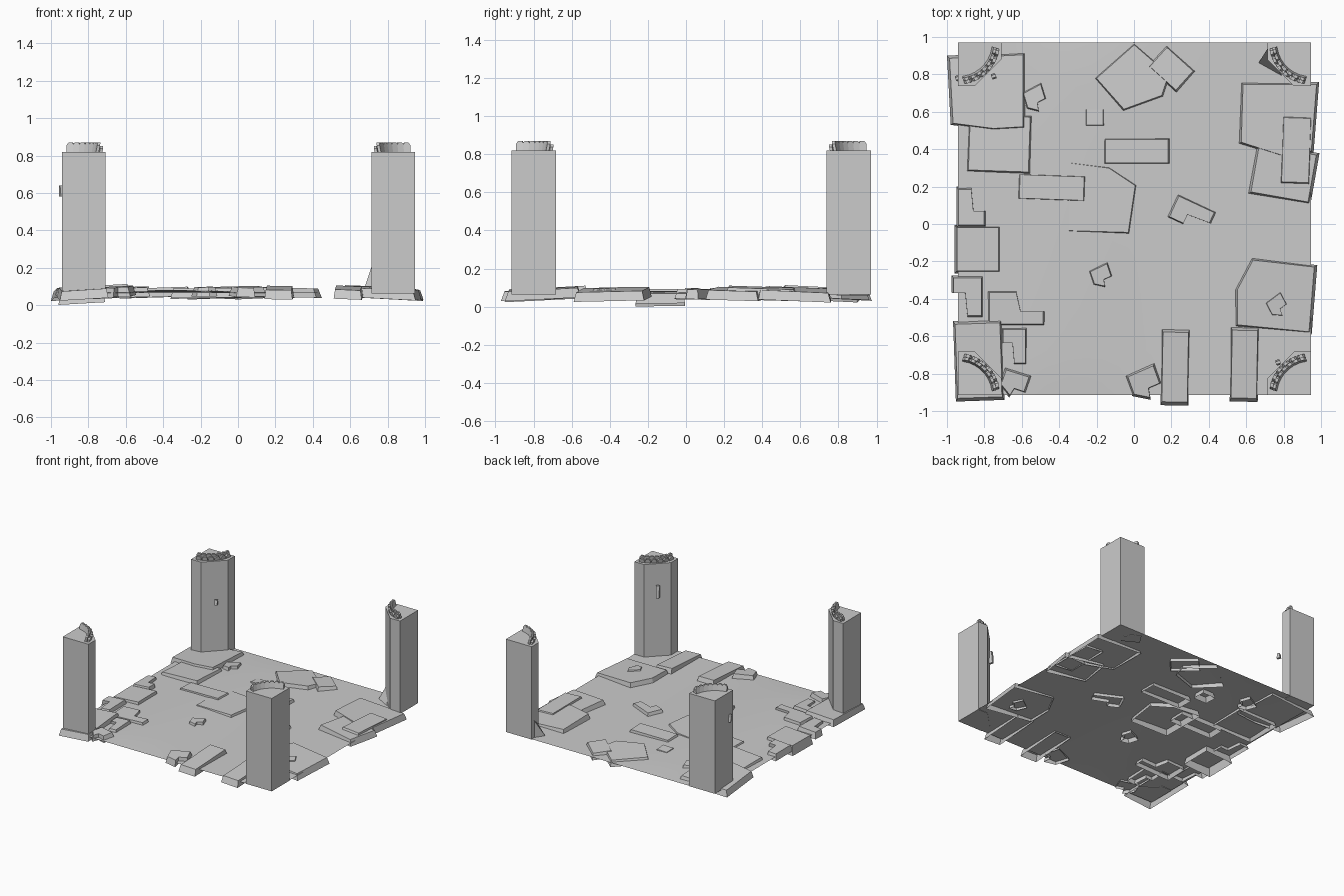
import bpy, bmesh, math
from mathutils import Vector

if "Cube" in bpy.data.objects:
    bpy.data.objects.remove(bpy.data.objects["Cube"])

X0, X1, Y0, Y1 = -0.94, 0.945, -0.915, 0.97
FLOOR_Z = 0.066


def make(name, bm):
    me = bpy.data.meshes.new(name)
    bm.to_mesh(me)
    bm.free()
    ob = bpy.data.objects.new(name, me)
    bpy.context.collection.objects.link(ob)
    return ob


def loft(name, low, high, cap_bottom=False):
    """Side walls between two matching loops, with a top cap."""
    bm = bmesh.new()
    a = [bm.verts.new(p) for p in low]
    b = [bm.verts.new(p) for p in high]
    n = len(a)
    for i in range(n):
        bm.faces.new((a[i], a[(i + 1) % n], b[(i + 1) % n], b[i]))
    bm.faces.new(b)
    if cap_bottom:
        bm.faces.new(a[::-1])
    return make(name, bm)


def ccw(pts):
    area = sum(p[0] * q[1] - q[0] * p[1] for p, q in zip(pts, pts[1:] + pts[:1]))
    return pts if area > 0 else pts[::-1]


def slab(name, pts, top=0.092, h=0.05):
    """Bevelled, open-bottomed paving stone that tilts away from the centre."""
    pts = ccw(list(pts))
    n = len(pts)
    cx, cy = sum(p[0] for p in pts) / n, sum(p[1] for p in pts) / n
    r = max(math.hypot(x - cx, y - cy) for x, y in pts)
    k = 1 - min(0.02 / r, 0.25)

    def z(x, y):
        return top - 0.07 * (cx * (x - cx) + cy * (y - cy))
    low = [(x, y, z(x, y) - h) for x, y in pts]
    high = [(cx + (x - cx) * k, cy + (y - cy) * k, z(x, y)) for x, y in pts]
    return loft(name, low, high)


def place(shape, cx, cy, w, d, rot=0):
    c, s = math.cos(math.radians(rot)), math.sin(math.radians(rot))
    return [(cx + c * x * w - s * y * d, cy + s * x * w + c * y * d) for x, y in shape]


# floor sheet with a very slight swell
bm = bmesh.new()
N = 16
grid = []
for j in range(N + 1):
    for i in range(N + 1):
        u, v = i / N, j / N
        x, y = X0 + (X1 - X0) * u, Y0 + (Y1 - Y0) * v
        swell = 0.016 * math.exp(-((x + 0.35) / 0.4) ** 2) * math.sin(math.pi * v) ** 0.5 if 0 < j < N else 0
        grid.append(bm.verts.new((x, y, FLOOR_Z + swell * min(1, 5 * u))))
for j in range(N):
    for i in range(N):
        k = j * (N + 1) + i
        bm.faces.new((grid[k], grid[k + 1], grid[k + N + 2], grid[k + N + 1])).smooth = True
make("floor", bm)

# stone outlines
RECT = [(-.5, -.5), (.5, -.5), (.5, .5), (-.5, .5)]
ELL = [(-.5, .5), (0, .5), (.08, -.1), (.5, -.1), (.5, -.5), (-.5, -.5)]
CHIP = [(-.5, .15), (.3, .5), (.5, -.05), (.15, -.2), (.2, -.5), (-.3, -.4)]

# rectangular paving stones
for c in [(-.72, .43, .35, .32, -2), (-.44, .195, .38, .14, -2), (.015, .39, .37, .14, 0),
          (.2, .83, .22, .16, -42), (-.83, -.73, .26, .43, 2), (.22, -.765, .15, .41, -1),
          (.59, -.75, .15, .4, -1), (.8, .27, .34, .28, -10)]:
    slab("paving_stone", place(RECT, *c))
slab("raised_stone", place(RECT, .867, .395, .16, .38, -2), 0.1)
slab("sunken_stone", place(RECT, -.21, .57, .12, .11), 0.084)
slab("low_edge_stone", place(RECT, -.835, -.135, .25, .26), 0.085, 0.075)

# L-shaped stones
for c in [(-.87, .09, .16, .22, 0), (-.63, -.45, .32, .19, 0), (-.89, -.39, .17, .23, 180),
          (-.64, -.655, .14, .21, 180), (.31, .05, .14, .24, -115)]:
    slab("angled_stone", place(ELL, *c))

# small broken chips
for c in [(-.535, .68, .14, .17, 0), (-.64, -.84, .18, .17, -40), (-.18, -.27, .14, .15, 0),
          (.05, -.84, .2, .2, 0), (.76, -.43, .13, .15, 10)]:
    slab("stone_chip", place(CHIP, *c), 0.097)

# large five-sided slabs
slab("large_slab_back_left", [(-1, .9), (-.58, .92), (-.58, .51), (-.75, .5), (-.98, .53)], 0.095)
slab("large_slab_back", [(0, .975), (.2, .8), (.16, .68), (-.06, .6), (-.22, .78)])
slab("large_slab_centre", [(-.36, .34), (-.13, .31), (.02, .21), (-.02, -.06), (-.36, -.05)], 0.088)
slab("large_slab_right", [(.57, .76), (.99, .76), (.96, .38), (.78, .36), (.56, .43)])
slab("large_slab_front_right", [(.63, -.18), (.98, -.22), (.95, -.59), (.54, -.55), (.54, -.35)])

# corner pillars with a crown of rounded shingles
S, C = 0.232, 0.09
for sx, sy, label in [(1, 1, "front_left"), (-1, 1, "front_right"), (1, -1, "back_left"), (-1, -1, "back_right")]:
    ox, oy = (X0 if sx > 0 else X1), (Y0 if sy > 0 else Y1)
    base = ccw([(ox + sx * a, oy + sy * b) for a, b in [(0, 0), (S, 0), (S, C), (C, S), (0, S)]])
    loft("pillar_" + label, [(x, y, FLOOR_Z - .003) for x, y in base], [(x, y, 0.82) for x, y in base], True)
    for row, (rad, top, count) in enumerate([(0.188, 0.87, 7), (0.208, 0.852, 6)]):
        for i in range(count):
            a = math.radians(8 + 74 * (i + 0.5) / count)
            out = Vector((sx * math.cos(a), sy * math.sin(a), 0))
            side = Vector((-out.y, out.x, 0))
            mid = Vector((ox, oy, 0)) + out * rad
            prof = [(-.02, .815), (.02, .815), (.021, top - .015), (.01, top), (-.01, top), (-.021, top - .015)]
            pts = [mid + side * s + out * ((z - .815) * 0.2) + Vector((0, 0, z)) for s, z in prof]
            loft("crown_shingle", [p - out * .008 for p in pts], [p + out * .008 for p in pts], True)

# broken shard leaning on the back right pillar
loft("leaning_shard", [(.665, .86, .06), (.79, .79, .06), (.82, .86, .06), (.73, .96, .06)],
     [(.715, .94, .21), (.73, .90, .20), (.75, .92, .20), (.735, .955, .21)], True)

# thin flakes on the pillar faces
for x, y, z, h in [(-.942, .78, .61, .06), (-.75, .79, .5, .04), (.77, -.74, .6, .1)]:
    loft("pillar_flake", place_pts := [(px, py, z - h / 2) for px, py in place(RECT, x, y, .02, .03, 20)],
         [(px, py, z + h / 2) for px, py in place(RECT, x, y, .025, .015, 20)], True)
